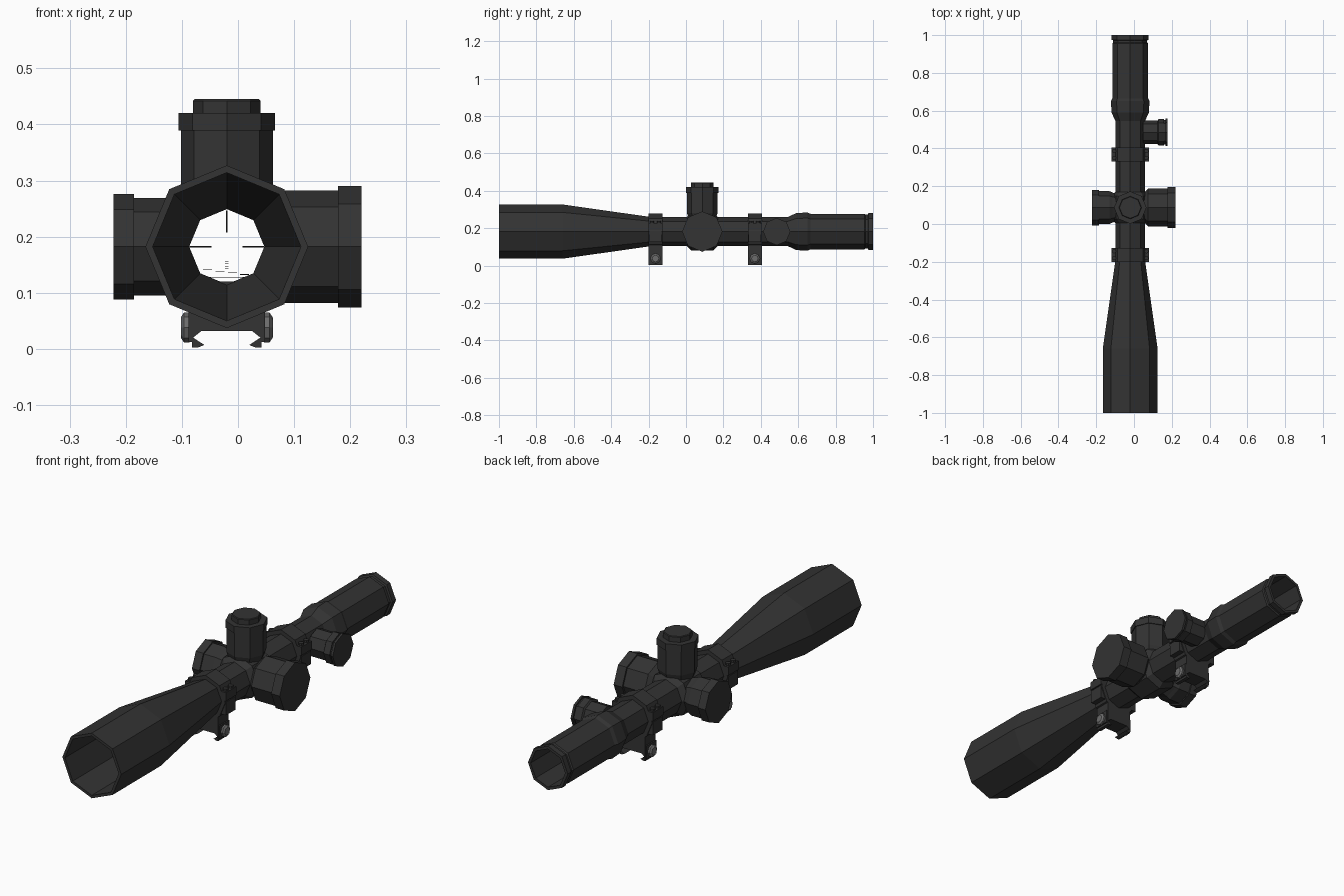
import bpy, bmesh, math
from mathutils import Vector

if "Cube" in bpy.data.objects:
    bpy.data.objects.remove(bpy.data.objects["Cube"])

CX, CZ = -0.02, 0.182      # optical axis
TY = 0.087                 # turret position along the tube


def material(name, v):
    m = bpy.data.materials.new(name)
    m.diffuse_color = (v, v, v, 1)
    m.use_nodes = True
    m.node_tree.nodes["Principled BSDF"].inputs["Base Color"].default_value = m.diffuse_color
    return m


BLACK = material("matte black", 0.033)
STEEL = material("bolt grey", 0.15)
INK = material("reticle black", 0.01)


def finish(name, bm, mat):
    bmesh.ops.recalc_face_normals(bm, faces=bm.faces[:])
    me = bpy.data.meshes.new(name)
    bm.to_mesh(me)
    bm.free()
    me.materials.append(mat)
    ob = bpy.data.objects.new(name, me)
    bpy.context.collection.objects.link(ob)
    return ob


def lathe(name, profile, axis, origin, mat=BLACK, sides=8, loop=False):
    """Turn (distance, radius) pairs round an axis; loop makes a hollow ring."""
    a = Vector(axis)
    u = Vector((0, 0, 1)) if abs(a.z) < 0.5 else Vector((1, 0, 0))
    v = a.cross(u)
    bm = bmesh.new()
    rings = []
    for t, r in profile:
        rings.append([bm.verts.new(Vector(origin) + a * t + r * (
            u * math.cos(math.tau * i / sides) + v * math.sin(math.tau * i / sides)))
            for i in range(sides)])
    for k in range(len(rings) if loop else len(rings) - 1):
        p, q = rings[k], rings[(k + 1) % len(rings)]
        for i in range(sides):
            j = (i + 1) % sides
            bm.faces.new((p[i], p[j], q[j], q[i]))
    if not loop:
        bm.faces.new(rings[0])
        bm.faces.new(rings[-1])
    return finish(name, bm, mat)


def box(name, x, y, z, mat=BLACK):
    bm = bmesh.new()
    bmesh.ops.create_cube(bm, size=1)
    for w in bm.verts:
        w.co = [(lo + hi) / 2 + c * (hi - lo) for c, (lo, hi) in zip(w.co, (x, y, z))]
    return finish(name, bm, mat)


def extrude_y(name, pts, y0, y1):
    bm = bmesh.new()
    f = bm.faces.new([bm.verts.new((x, y0, z)) for x, z in pts])
    r = bmesh.ops.extrude_face_region(bm, geom=[f])
    for w in r["geom"]:
        if isinstance(w, bmesh.types.BMVert):
            w.co.y = y1
    return finish(name, bm, BLACK)


# Hollow main tube: objective bell, straight tube, eyepiece
lathe("main_tube", [
    (-1, 0.145), (-0.66, 0.145), (-0.19, 0.078), (0.545, 0.078),
    (0.59, 0.099), (0.65, 0.102), (0.665, 0.095), (0.955, 0.095),
    (0.96, 0.09), (0.972, 0.09), (0.975, 0.098), (1, 0.098),
    (1, 0.085), (0.66, 0.085), (0.57, 0.067), (-0.19, 0.067),
    (-0.66, 0.131), (-1, 0.132)], (0, 1, 0), (CX, 0, CZ), loop=True)

# Turret saddle sleeve around the tube
lathe("turret_saddle", [
    (-0.085, 0.076), (-0.06, 0.1), (0.06, 0.1), (0.085, 0.076),
    (0.085, 0.07), (-0.085, 0.07)], (0, 1, 0), (CX, TY, CZ), loop=True)

# Elevation turret on top
lathe("top_turret", [
    (0.07, 0.072), (0.1, 0.082), (0.207, 0.082), (0.207, 0.086), (0.238, 0.086),
    (0.238, 0.06), (0.26, 0.06), (0.263, 0.057)], (0, 0, 1), (CX, TY, CZ))

# Side turrets
lathe("right_turret", [
    (0.07, 0.075), (0.095, 0.1), (0.198, 0.1), (0.198, 0.108), (0.24, 0.108)],
    (1, 0, 0), (CX, TY, CZ))
lathe("left_turret", [
    (0.07, 0.072), (0.095, 0.08), (0.11, 0.087), (0.165, 0.087), (0.165, 0.094),
    (0.202, 0.094)], (-1, 0, 0), (CX, TY, CZ))

# Rear side knob with a groove near its end
lathe("rear_side_knob", [
    (0.068, 0.062), (0.145, 0.062), (0.15, 0.07), (0.18, 0.07), (0.18, 0.065),
    (0.188, 0.065), (0.188, 0.073), (0.198, 0.073)], (1, 0, 0), (CX, 0.485, CZ))

# Clamp ring mounts
half = [(0.062, 0.12), (0.062, 0.002), (0.052, 0.002), (0.04, 0.007),
        (0.06, 0.02), (0.045, 0.032)]
foot = [(CX + x, z) for x, z in half] + [(CX - x, z) for x, z in reversed(half)]
for label, y in (("front", -0.163), ("rear", 0.368)):
    lathe(label + "_ring", [(-0.037, 0.097), (0.037, 0.097), (0.037, 0.07), (-0.037, 0.07)],
          (0, 1, 0), (CX, y, CZ), loop=True)
    extrude_y(label + "_mount_foot", foot, y - 0.037, y + 0.037)
    for s, side in ((-1, "left"), (1, "right")):
        def span(a, b):
            return tuple(sorted((CX + s * a, CX + s * b)))
        tag = label + "_" + side
        # Upper and lower ears with a narrow gap between
        box(tag + "_upper_ear", span(0.07, 0.1), (y - 0.037, y + 0.037), (0.19, 0.228))
        box(tag + "_lower_ear", span(0.07, 0.098), (y - 0.033, y + 0.033), (0.125, 0.184))
        # Clamp screws
        for n, dy in enumerate((-0.018, 0.018)):
            lathe(f"{tag}_screw_{n + 1}", [(0.222, 0.011), (0.238, 0.011)],
                  (0, 0, 1), (CX + s * 0.086, y + dy, 0))
        # Cross bolt with washer plate
        box(tag + "_clamp_plate", span(0.06, 0.068), (y - 0.035, y + 0.035), (0.012, 0.07))
        lathe(tag + "_bolt", [(0.066, 0.027), (0.076, 0.027), (0.082, 0.018)],
              (s, 0, 0), (CX, y, 0.038), STEEL)

# Reticle lines inside the tube
def line(name, x, z):
    box("reticle_" + name, x, (0.5, 0.502), z, INK)


line("top", (-0.021, -0.019), (0.207, 0.247))
line("left", (-0.086, -0.047), (0.181, 0.183))
line("right", (0.008, 0.046), (0.181, 0.183))
for i in range(4):
    line(f"drop_{i + 1}", (-0.023, -0.017), (0.143 + 0.004 * i, 0.1438 + 0.004 * i))
    line(f"range_{i + 1}", (-0.062 + 0.022 * i, -0.046 + 0.022 * i),
         (0.141 - 0.003 * i, 0.142 - 0.003 * i))
line("base", (-0.07, 0.03), (0.127, 0.128))
